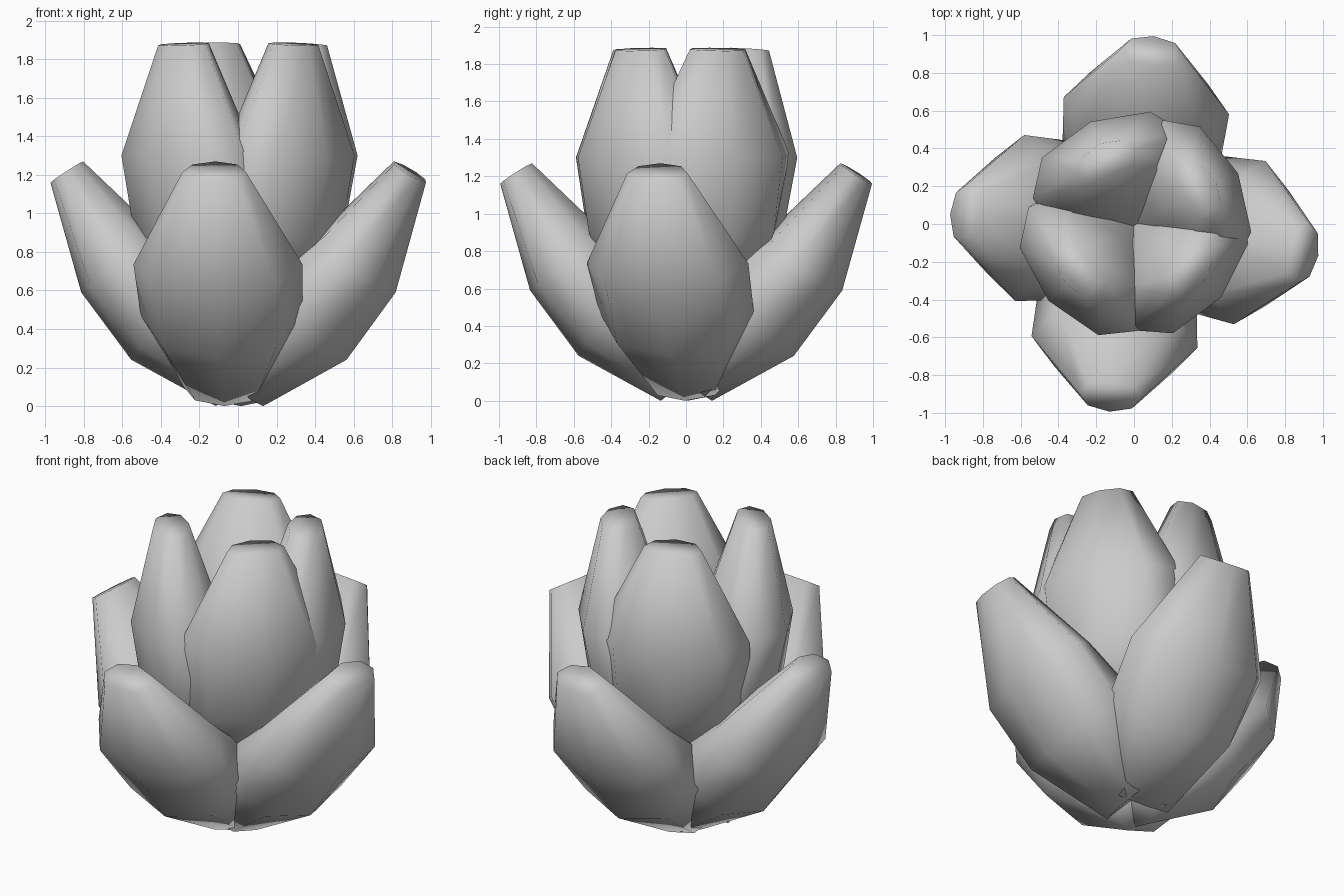
import bpy, bmesh, math
from mathutils import Vector, Matrix

cube = bpy.data.objects.get("Cube")
if cube:
    bpy.data.objects.remove(cube, do_unlink=True)

# Single plain grey
grey = bpy.data.materials.new("petal_grey")
grey.use_nodes = True
colour = (0.6, 0.6, 0.6, 1)
grey.diffuse_color = colour
grey.node_tree.nodes["Principled BSDF"].inputs["Base Color"].default_value = colour

# Petal rings from base to tip: outer (r, z), inner (r, z), half width
RINGS = [
    ((0.11, 0.00), (-0.10, 0.20), 0.22),
    ((0.55, 0.24), (0.13, 0.70), 0.42),
    ((0.81, 0.59), (0.39, 0.88), 0.44),
    ((0.97, 1.16), (0.80, 1.27), 0.165),
]
SIDES = 8
PIVOT = Vector((0.62, 0, 0.74))


def petal(name, angle, push=0.0, slide=0.0, lean=0.0, pivot=PIVOT):
    """Fat closed petal; lean swings it upright about its widest ring."""
    bm = bmesh.new()
    rings = []
    for out, inn, half in RINGS:
        o, i = Vector((out[0], 0, out[1])), Vector((inn[0], 0, inn[1]))
        mid, depth = (o + i) / 2, (o - i) / 2
        ring = []
        for k in range(SIDES):
            a = math.tau * k / SIDES
            p = mid + depth * math.cos(a) + Vector((0, half * math.sin(a), 0))
            ring.append(bm.verts.new(p))
        rings.append(ring)
    for low, high in zip(rings, rings[1:]):
        for k in range(SIDES):
            n = (k + 1) % SIDES
            bm.faces.new((low[k], low[n], high[n], high[k]))
    bm.faces.new(rings[0][::-1])
    bm.faces.new(rings[-1])
    bmesh.ops.recalc_face_normals(bm, faces=bm.faces)
    place = (Matrix.Rotation(math.radians(angle), 4, 'Z')
             @ Matrix.Translation(pivot + Vector((push, slide, 0)))
             @ Matrix.Rotation(math.radians(-lean), 4, 'Y')
             @ Matrix.Translation(-PIVOT))
    bm.transform(place)
    for f in bm.faces:
        f.smooth = True
    mesh = bpy.data.meshes.new(name)
    bm.to_mesh(mesh)
    bm.free()
    mesh.materials.append(grey)
    obj = bpy.data.objects.new(name, mesh)
    bpy.context.collection.objects.link(obj)
    return obj


# Outer petals, opened wide
for side, angle, push, slide in (("front", -94, 0.03, -0.06), ("left", -11, 0.02, 0.02),
                                 ("back", 84, 0.03, 0.0), ("right", 177, 0.005, 0.0)):
    petal("outer_petal_" + side, angle, push, slide)

# Inner petals, upright and raised
for side, angle, push in (("front_left", -40, 0.015), ("back_left", 26, 0.025),
                          ("back_right", 113, 0.0), ("front_right", -138, 0.02)):
    petal("inner_petal_" + side, angle, push, lean=28, pivot=Vector((0.35, 0, 1.335)))
